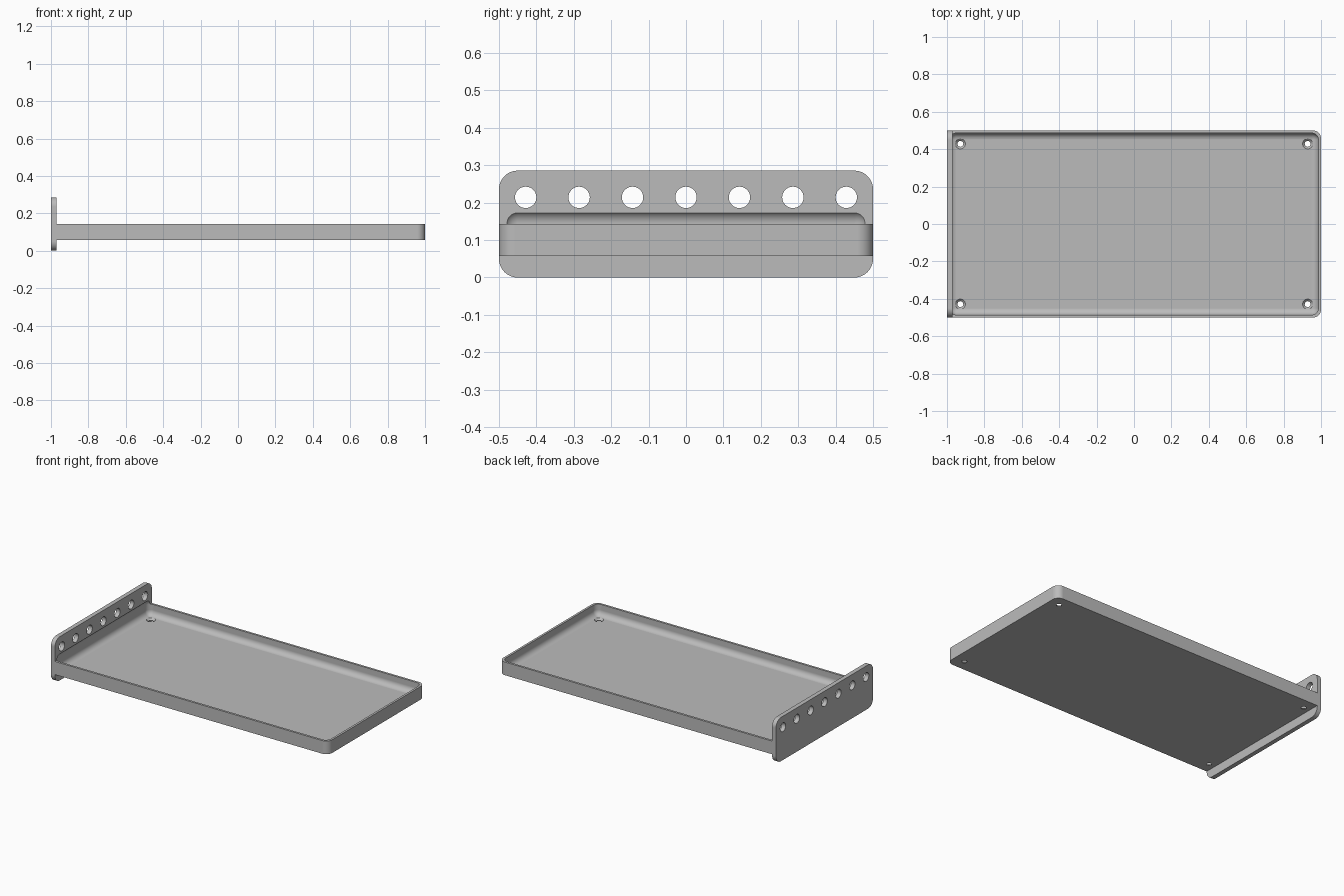
import bpy, bmesh
from math import pi, sin, cos
from mathutils import Matrix, Vector

cube = bpy.data.objects.get("Cube")
if cube:
    bpy.data.objects.remove(cube, do_unlink=True)

MM = 1 / 70  # the shelf is 140 mm long

grey = bpy.data.materials.new("plain grey")
grey.use_nodes = True
colour = (0.5, 0.5, 0.5, 1)
grey.diffuse_color = colour
grey.node_tree.nodes["Principled BSDF"].inputs["Base Color"].default_value = colour


def make_object(name, bm, helper=False):
    bmesh.ops.recalc_face_normals(bm, faces=bm.faces)
    mesh = bpy.data.meshes.new(name)
    bm.to_mesh(mesh)
    bm.free()
    mesh.materials.append(grey)
    obj = bpy.data.objects.new(name, mesh)
    bpy.context.collection.objects.link(obj)
    obj.hide_render = helper
    return obj


def box(low, high, radius=0, segments=10, pick=lambda edge: True):
    """Box between two corners in mm, with the picked edges rounded."""
    bm = bmesh.new()
    low, high = Vector(low) * MM, Vector(high) * MM
    bmesh.ops.create_cube(bm, size=1)
    for v in bm.verts:
        v.co = Vector(((low[i] + high[i]) / 2 + v.co[i] * (high[i] - low[i]) for i in range(3)))
    edges = [e for e in bm.edges if pick(e)]
    bmesh.ops.bevel(bm, geom=edges, offset=radius * MM, offset_type='OFFSET',
                    segments=segments, profile=0.5, affect='EDGES')
    return bm


def along(edge, axis):
    d = edge.verts[0].co - edge.verts[1].co
    return abs(d[axis]) > 0.99 * d.length


def lathe(bm, profile, matrix, sides=32):
    """Closed solid turned around z from (radius, height) points in mm."""
    rings = []
    for r, h in profile:
        rings.append([bm.verts.new(matrix @ (Vector((r * cos(2 * pi * i / sides),
                     r * sin(2 * pi * i / sides), h)) * MM)) for i in range(sides)])
    for a, b in zip(rings, rings[1:]):
        for i in range(sides):
            j = (i + 1) % sides
            bm.faces.new((a[i], a[j], b[j], b[i]))
    bm.faces.new(rings[0][::-1])
    bm.faces.new(rings[-1])


# Tray block, rounded at its free end
shelf = make_object("shelf_tray", box(
    (-69, -35, 4), (70, 35, 10), 3,
    pick=lambda e: along(e, 2) and e.verts[0].co.x > 0))

# Upright end plate with rounded corners
end_plate = make_object("end_plate", box(
    (-70, -35, 0), (-68, 35, 20), 3.5, pick=lambda e: along(e, 0)), True)

# Soft-cornered hollow, which also bites into the end plate
hollow = make_object("hollow_cutter", box(
    (-69, -34, 5), (69, 34, 12.6), 2.5), True)

# Row of seven holes through the end plate
bm = bmesh.new()
for i in range(-3, 4):
    place = Matrix.Translation(Vector((-69, 10 * i, 15)) * MM) @ Matrix.Rotation(pi / 2, 4, 'Y')
    lathe(bm, [(2, -3), (2, 3)], place)
plate_holes = make_object("plate_hole_cutter", bm, True)

# Countersunk screw holes in the tray corners
bm = bmesh.new()
for x in (-65, 65):
    for y in (-30, 30):
        lathe(bm, [(1.1, 2), (1.1, 4.2), (2, 5.1), (2, 7)],
              Matrix.Translation(Vector((x, y, 0)) * MM))
screw_holes = make_object("screw_hole_cutter", bm, True)

# Join and cut
bpy.ops.object.select_all(action='DESELECT')
bpy.context.view_layer.objects.active = shelf
shelf.select_set(True)
for tool, operation in ((end_plate, 'UNION'), (hollow, 'DIFFERENCE'),
                        (plate_holes, 'DIFFERENCE'), (screw_holes, 'DIFFERENCE')):
    mod = shelf.modifiers.new(tool.name, 'BOOLEAN')
    mod.operation, mod.object, mod.solver = operation, tool, 'EXACT'
    bpy.ops.object.modifier_apply(modifier=mod.name)
    bpy.data.objects.remove(tool, do_unlink=True)

# Smooth curves with crisp edges and clean flats
bpy.ops.object.shade_smooth_by_angle(angle=pi / 6)
weighted = shelf.modifiers.new("clean_normals", 'WEIGHTED_NORMAL')
weighted.keep_sharp = True
